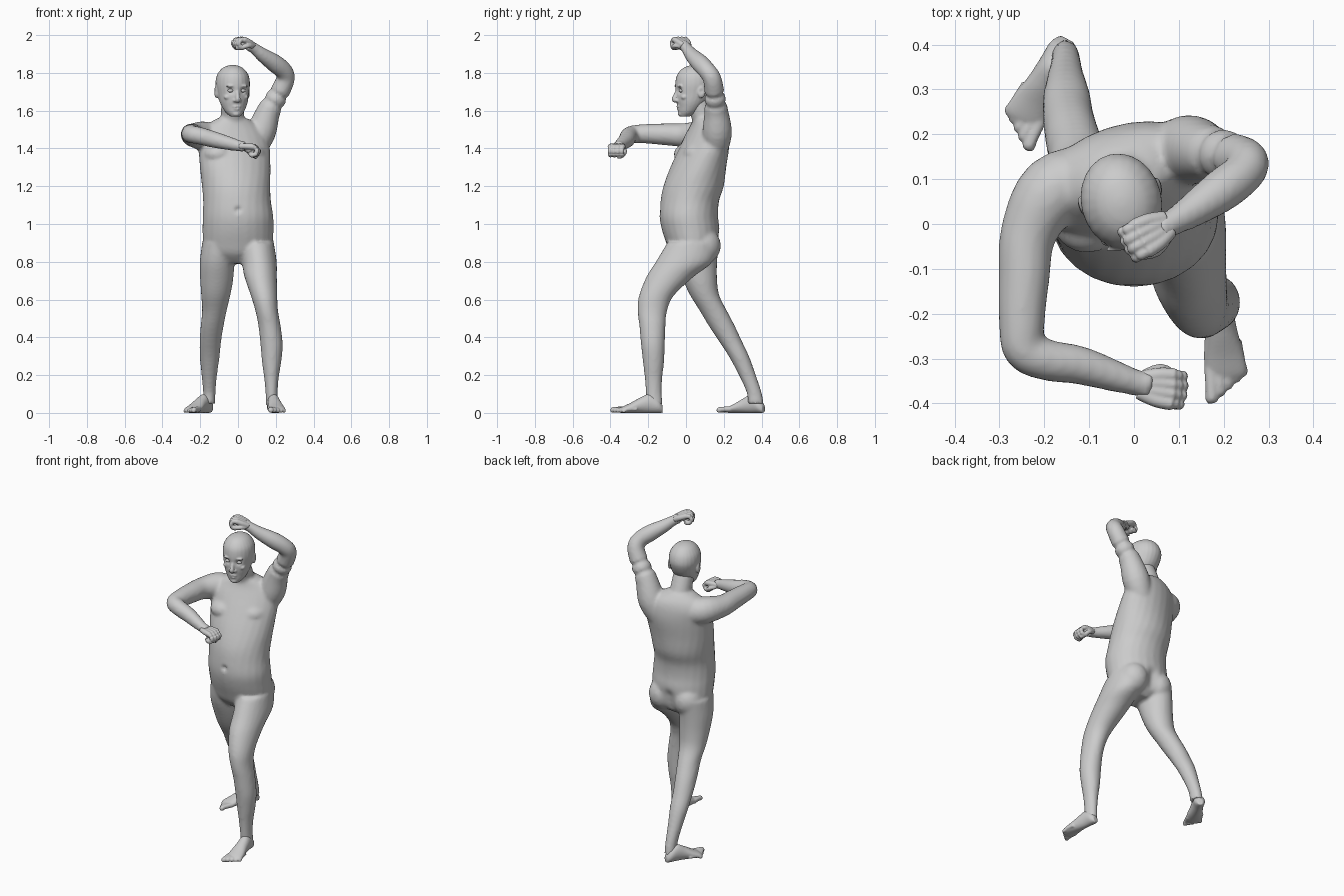
import bpy, bmesh, math
from mathutils import Vector, Matrix

cube = bpy.data.objects.get("Cube")
if cube:
    bpy.data.objects.remove(cube, do_unlink=True)

skin = bpy.data.materials.new("plain_grey")
skin.use_nodes = True
grey = (0.6, 0.6, 0.6, 1)
skin.diffuse_color = grey
skin.node_tree.nodes["Principled BSDF"].inputs["Base Color"].default_value = grey


# ---- helpers ----
def spline(rows, steps=4):
    """Smoothly interpolate every column of a short row table."""
    out = []
    last = len(rows) - 1
    for i in range(last):
        a, b, c, d = rows[max(i - 1, 0)], rows[i], rows[i + 1], rows[min(i + 2, last)]
        for k in range(steps):
            t = k / steps
            out.append([q + t / 2 * (r - p + t * (2 * p - 5 * q + 4 * r - s + t * (3 * (q - r) + s - p)))
                        for p, q, r, s in zip(a, b, c, d)])
    return out + [list(rows[-1])]


def loft(bm, rings):
    """Skin a list of (centre, half axis, half axis) ellipses into a closed body."""
    sides = 24
    loops = []
    for centre, u, v in rings:
        angles = [math.tau * i / sides for i in range(sides)]
        loops.append([bm.verts.new(centre + u * math.cos(a) + v * math.sin(a)) for a in angles])
    for low, high in zip(loops, loops[1:]):
        for i in range(sides):
            j = (i + 1) % sides
            bm.faces.new((low[i], low[j], high[j], high[i]))
    bm.faces.new(loops[0][::-1])
    bm.faces.new(loops[-1])


def levels(bm, rows):
    """Loft from level slices: z, centre x, centre y, half width, half depth, yaw."""
    rings = []
    for z, x, y, wide, deep, yaw in spline(rows):
        turn = Matrix.Rotation(math.radians(yaw), 3, "Z")
        rings.append((Vector((x, y, z)), turn @ Vector((wide, 0, 0)), turn @ Vector((0, deep, 0))))
    loft(bm, rings)


def tube(bm, rows, steps=4):
    """Round limb through points: x, y, z, radius."""
    pts = spline(rows, steps)
    rings = []
    for i, p in enumerate(pts):
        ahead, behind = pts[min(i + 1, len(pts) - 1)], pts[max(i - 1, 0)]
        along = (Vector(ahead[:3]) - Vector(behind[:3])).normalized()
        ref = Vector((0, 0, 1)) if abs(along.z) < 0.85 else Vector((0, 1, 0))
        u = along.cross(ref).normalized()
        rings.append((Vector(p[:3]), u * p[3], along.cross(u) * p[3]))
    loft(bm, rings)


def ball(bm, centre, size):
    bmesh.ops.create_uvsphere(bm, u_segments=20, v_segments=12, radius=1,
                              matrix=Matrix.Translation(centre) @ Matrix.Diagonal((*size, 1)))


def finish(bm, name, voxel=None, passes=0):
    """Make the object; fuse its pieces into one skin when a voxel size is given."""
    bmesh.ops.recalc_face_normals(bm, faces=bm.faces)
    mesh = bpy.data.meshes.new(name)
    bm.to_mesh(mesh)
    bm.free()
    obj = bpy.data.objects.new(name, mesh)
    bpy.context.collection.objects.link(obj)
    if voxel:
        fuse = obj.modifiers.new("fuse", "REMESH")
        fuse.mode = "VOXEL"
        fuse.voxel_size = voxel
        soft = obj.modifiers.new("soften", "SMOOTH")
        soft.factor = 0.5
        soft.iterations = passes
        bpy.context.view_layer.update()
        graph = bpy.context.evaluated_depsgraph_get()
        baked = bpy.data.meshes.new_from_object(obj.evaluated_get(graph))
        obj.modifiers.clear()
        obj.data = baked
    obj.data.materials.clear()
    obj.data.materials.append(skin)
    obj.data.shade_smooth()
    return obj


def dent(obj, centre, push, radius):
    centre, push = Vector(centre), Vector(push)
    for v in obj.data.vertices:
        v.co += push * math.exp(-((v.co - centre).length / radius) ** 2)


# ---- body: torso, neck, arms and legs fused together ----
bm = bmesh.new()
levels(bm, [
    (.79, 0, .04, .10, .07, 0), (.84, 0, .04, .165, .12, 0), (.90, 0, .035, .185, .14, 0),
    (.97, 0, .025, .188, .153, 0), (1.04, 0, .015, .187, .155, 0), (1.12, -.005, .02, .18, .155, 3),
    (1.2, -.01, .04, .182, .16, 8), (1.3, -.015, .065, .19, .145, 15), (1.4, -.02, .095, .195, .125, 18),
    (1.47, -.03, .11, .19, .105, 18), (1.52, -.03, .115, .15, .085, 18), (1.56, -.03, .105, .08, .065, 16)])
tube(bm, [(-.03, .12, 1.48, .07), (-.03, .095, 1.56, .062), (-.028, .055, 1.66, .06)])
for side in (-1, 1):
    ball(bm, (side * .085, .085, .885), (.09, .1, .1))
    ball(bm, (side * .085 - .02, .04 + side * .025, 1.37), (.08, .08, .06))

# raised left arm
tube(bm, [(.06, .15, 1.36, .06), (.12, .165, 1.48, .078), (.163, .16, 1.6, .063), (.222, .15, 1.7, .053),
          (.252, .138, 1.77, .049), (.242, .112, 1.81, .047), (.195, .075, 1.85, .048),
          (.13, .03, 1.895, .038), (.085, .003, 1.93, .03), (.05, -.015, 1.95, .03)])
# right arm bent across the front
tube(bm, [(-.09, .11, 1.44, .07), (-.18, .075, 1.465, .078), (-.235, -.02, 1.47, .063),
          (-.245, -.12, 1.475, .057), (-.25, -.22, 1.478, .051), (-.245, -.28, 1.475, .047),
          (-.195, -.303, 1.465, .046), (-.12, -.315, 1.445, .043), (-.04, -.34, 1.425, .035),
          (.01, -.355, 1.413, .029), (.04, -.36, 1.41, .03)])
# left leg stepping forward
levels(bm, [
    (.9, .1, .03, .09, .13, 0), (.8, .113, -.01, .092, .15, 0), (.72, .12, -.085, .086, .125, 0),
    (.62, .138, -.157, .07, .092, 0), (.54, .152, -.178, .06, .078, 0), (.46, .167, -.178, .059, .069, 0),
    (.36, .178, -.175, .059, .063, 0), (.27, .178, -.172, .051, .056, 0), (.18, .177, -.172, .038, .046, 0),
    (.1, .178, -.17, .032, .042, 0), (.04, .18, -.165, .033, .042, 0)])
# right leg trailing behind
levels(bm, [
    (.9, -.1, .05, .09, .125, 0), (.8, -.11, .055, .092, .11, 0), (.7, -.113, .075, .087, .09, 0),
    (.62, -.118, .1, .077, .077, 0), (.54, -.125, .145, .065, .072, 0), (.46, -.137, .19, .061, .069, 0),
    (.38, -.146, .235, .057, .061, 0), (.3, -.15, .28, .053, .054, 0), (.2, -.152, .325, .041, .045, 0),
    (.11, -.152, .36, .033, .04, 0), (.05, -.153, .37, .033, .042, 0)])
body = finish(bm, "body", 0.01, 5)
dent(body, (0, -.14, 1.075), (0, .016, 0), .014)
for z in (.84, .88, .92):
    dent(body, (0, .17, z), (0, -.015, 0), .03)

# ---- head, turned a little to its left ----
place = Matrix.Translation((-.028, .05, 0)) @ Matrix.Rotation(math.radians(14), 4, "Z")
bm = bmesh.new()
levels(bm, [
    (1.568, 0, -.06, .024, .024, 0), (1.59, 0, -.043, .047, .05, 0), (1.62, 0, -.03, .064, .066, 0),
    (1.65, 0, -.02, .075, .082, 0), (1.69, 0, -.008, .083, .098, 0), (1.74, 0, 0, .09, .108, 0),
    (1.785, 0, 0, .084, .1, 0), (1.818, 0, 0, .062, .076, 0), (1.835, 0, 0, .036, .046, 0),
    (1.842, 0, 0, .01, .012, 0)])
tube(bm, [(0, -.098, 1.71, .008), (0, -.109, 1.68, .011), (0, -.115, 1.66, .014), (0, -.105, 1.648, .01)])
ball(bm, (0, -.092, 1.622), (.024, .011, .006))
ball(bm, (0, -.09, 1.61), (.02, .011, .007))
ball(bm, (0, -.08, 1.583), (.022, .016, .014))
for side in (-1, 1):
    ball(bm, (side * .014, -.102, 1.653), (.01, .012, .008))
    ball(bm, (side * .033, -.096, 1.73), (.026, .011, .007))
    ball(bm, (side * .045, -.075, 1.672), (.022, .016, .014))
    ball(bm, (side * .086, .012, 1.7), (.011, .022, .034))
bm.transform(place)
head = finish(bm, "head", 0.005, 3)
inward = place.to_3x3() @ Vector((0, 1, 0))
bm = bmesh.new()
for side in (-1, 1):
    dent(head, place @ Vector((side * .033, -.1, 1.706)), inward * .013, .016)
    dent(head, place @ Vector((side * .1, .008, 1.703)), (-side * .006, 0, 0), .012)
    ball(bm, (side * .033, -.085, 1.706), (.016, .013, .01))
dent(head, place @ Vector((0, -.1, 1.616)), inward * .004, .006)
bm.transform(place)
finish(bm, "eyes")


# ---- fists: palm, four curled fingers and a thumb ----
def fist(name, base, forward, across, curl, thumb_side):
    base, f, s, c = (Vector(v) for v in (base, forward, across, curl))
    f.normalize()
    s = (s - f * s.dot(f)).normalized()
    c = (c - f * c.dot(f) - s * c.dot(s)).normalized()
    bm = bmesh.new()

    def digit(points, radius):
        tube(bm, [(*(base + f * a + s * b + c * d), radius) for a, b, d in points], 3)

    for i in range(4):
        b = (i - 1.5) * .021
        reach = .068 - .004 * abs(i - 1.5)
        digit([(-.03, b * .5, .003), (.01, b * .9, 0), (reach * .75, b, 0)], .016)
        digit([(reach * .7, b, 0), (reach, b, .012), (reach, b, .035), (reach * .6, b, .045),
               (reach * .4, b, .03)], .0125)
    digit([(-.02, thumb_side * .025, .012), (.015, thumb_side * .042, .025),
           (.045, thumb_side * .03, .046), (.055, thumb_side * .006, .052)], .012)
    ball(bm, base + f * .025 + c * .016, (.03, .03, .022))
    finish(bm, name, 0.004, 2)


fist("left_fist", (.052, -.013, 1.96), (-.75, -.4, .35), (.45, -.9, 0), (-.3, -.2, -.9), 1)
fist("right_fist", (.042, -.363, 1.412), (1, -.12, -.08), (0, 1, 0), (0, 0, -1), 1)


# ---- feet: lofted sole with five toes, big toe on the inner side ----
def foot(name, heel, forward, inner, scale):
    heel = Vector((*heel, 0))
    f = Vector((*forward, 0)).normalized()
    p = Vector((-f.y, f.x, 0)) * inner
    up = Vector((0, 0, 1))
    bm = bmesh.new()
    rings = []
    for along, wide, tall in spline([(0, .018, .04), (.025, .031, .075), (.07, .033, .1), (.12, .037, .08),
                                     (.17, .045, .053), (.21, .046, .034), (.225, .035, .024)]):
        rings.append((heel + f * along * scale + up * tall / 2, p * wide, up * tall / 2))
    loft(bm, rings)
    for i in range(5):
        side = p * (.036 - .0185 * i)
        r = .015 - .0013 * i
        tip = (.272 - .013 * i) * scale
        tube(bm, [(*(heel + f * a + side * k + up * h), rad) for a, k, h, rad in
                  ((tip - .08, .9, .02, r), (tip - .03, 1, .019, r * .9), (tip - .01, 1.05, r, r),
                   (tip, 1.05, r, r * .6))], 3)
    finish(bm, name, 0.005, 2)


foot("left_foot", (.18, -.125), (.12, -1), -1, 1)
foot("right_foot", (-.148, .412), (-.48, -.88), 1, .96)
